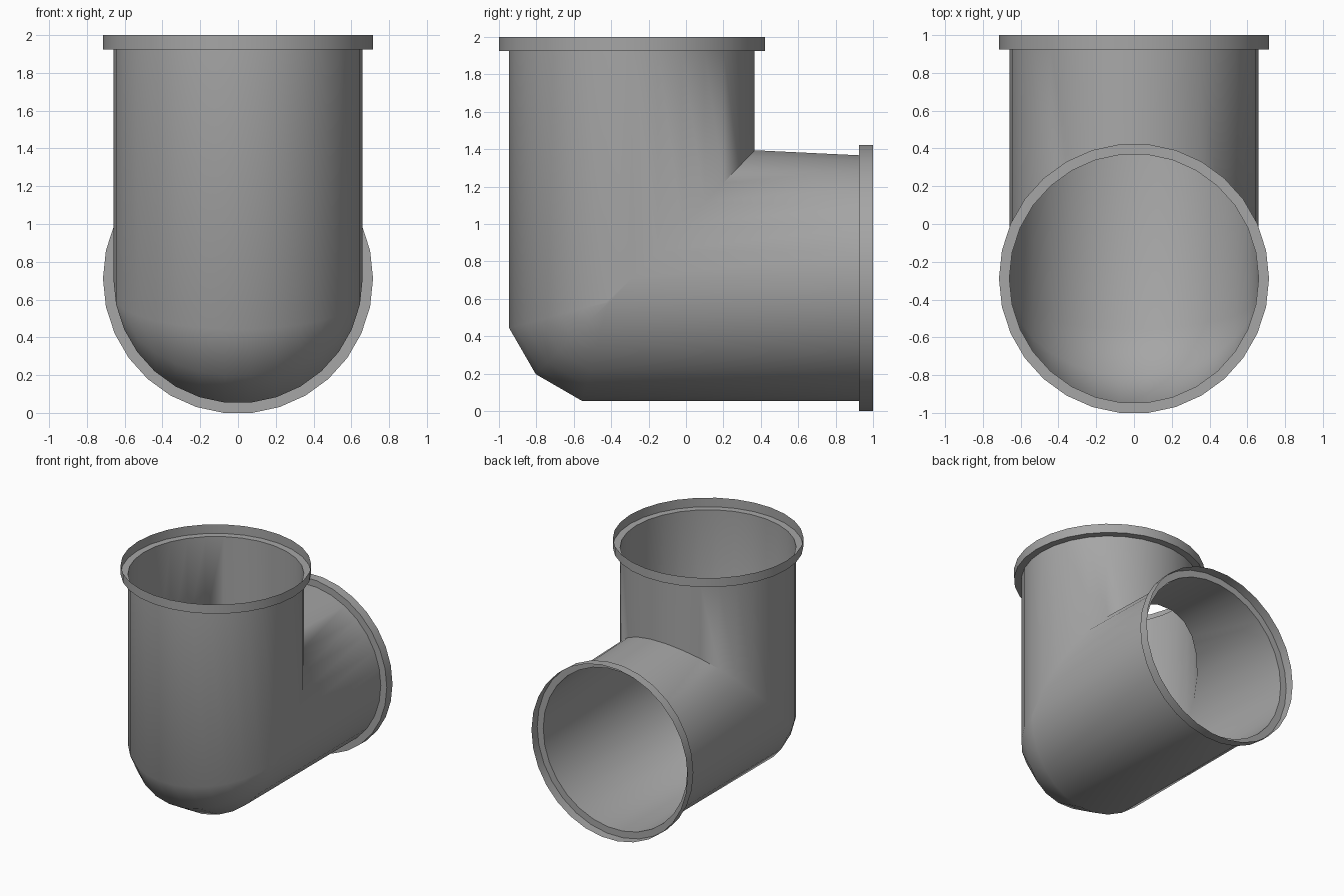
import bpy, bmesh, math

if "Cube" in bpy.data.objects:
    bpy.data.objects.remove(bpy.data.objects["Cube"], do_unlink=True)

SIDES = 30
PIPE_R, RIM_R = 0.66, 0.715
AXIS_Y, AXIS_Z = -0.289, 0.711      # axes of the upright and the level pipe
RIM_DEPTH = 0.075
PIVOT = 0.125                       # outer bend starts this far from the axis
TAN = math.tan(math.radians(15))
MID = math.cos(math.radians(45)) / math.cos(math.radians(15))

grey = bpy.data.materials.new("pipe grey")
grey.use_nodes = True
colour = (0.38, 0.38, 0.38, 1)
grey.diffuse_color = colour
grey.node_tree.nodes["Principled BSDF"].inputs["Base Color"].default_value = colour


def circle():
    for i in range(SIDES):
        a = math.tau * i / SIDES
        yield math.cos(a), math.sin(a)


def upright_ring(r, z):
    return [(r * c, AXIS_Y + r * s, z) for c, s in circle()]


def level_ring(r, y):
    return [(r * c, y, AXIS_Z + r * s) for c, s in circle()]


def bend_ring(ky, kz):
    """Mitred on the inside of the corner, faceted round on the outside."""
    ring = []
    for c, s in circle():
        d = -PIPE_R * s
        m, e = min(d, PIVOT), max(d - PIVOT, 0)
        lift = 0.027 * max(s, 0)
        ring.append((PIPE_R * c, AXIS_Y - m - e * ky, AXIS_Z - m - e * kz + lift))
    return ring


def skin(name, rings):
    """Bridge successive rings into an open shell."""
    bm = bmesh.new()
    loops = [[bm.verts.new(p) for p in ring] for ring in rings]
    for a, b in zip(loops, loops[1:]):
        for i in range(SIDES):
            j = (i + 1) % SIDES
            bm.faces.new((a[i], b[i], b[j], a[j]))
    bmesh.ops.remove_doubles(bm, verts=bm.verts, dist=0.0005)
    mesh = bpy.data.meshes.new(name)
    bm.to_mesh(mesh)
    bm.free()
    mesh.materials.append(grey)
    obj = bpy.data.objects.new(name, mesh)
    bpy.context.collection.objects.link(obj)
    bpy.ops.object.select_all(action='DESELECT')
    obj.select_set(True)
    bpy.context.view_layer.objects.active = obj
    bpy.ops.object.shade_smooth_by_angle(angle=math.radians(57))
    return obj


top, back = 2 - RIM_DEPTH, 1 - RIM_DEPTH

# Elbow pipe: upright run, corner, level run
skin("elbow_pipe", [
    upright_ring(PIPE_R, top),
    bend_ring(1, TAN), bend_ring(MID, MID), bend_ring(TAN, 1),
    level_ring(PIPE_R, back),
])

# Open socket rims
skin("top_rim", [upright_ring(RIM_R, 2), upright_ring(RIM_R, top),
                 upright_ring(PIPE_R, top)])
skin("back_rim", [level_ring(PIPE_R, back), level_ring(RIM_R, back),
                  level_ring(RIM_R, 1)])
